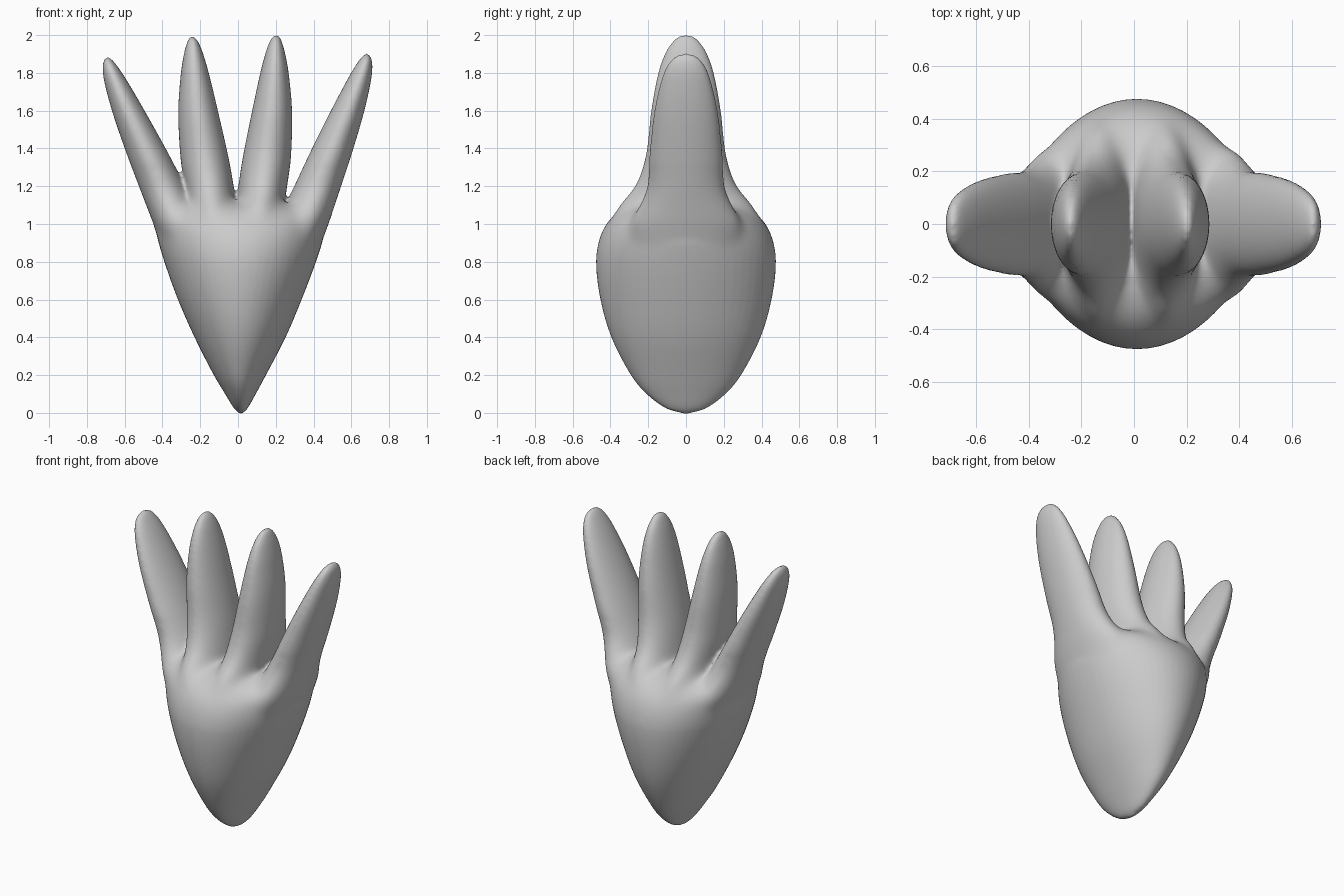
import bpy, bmesh, math

if "Cube" in bpy.data.objects:
    bpy.data.objects.remove(bpy.data.objects["Cube"])

SIDES, STEPS = 56, 6


def spline(rows):
    """Smooth interpolation through rows of (z, left x, right x, half depth)."""
    out = []
    for i in range(len(rows) - 1):
        a, b = rows[max(i - 1, 0)], rows[i]
        c, d = rows[i + 1], rows[min(i + 2, len(rows) - 1)]
        h = c[0] - b[0]
        for s in range(STEPS):
            t = s / STEPS
            row = [b[0] + h * t]
            for k in (1, 2, 3):
                m0 = (c[k] - a[k]) / (c[0] - a[0]) * h
                m1 = (d[k] - b[k]) / (d[0] - b[0]) * h
                row.append((2*t**3 - 3*t*t + 1) * b[k] + (t**3 - 2*t*t + t) * m0
                           + (3*t*t - 2*t**3) * c[k] + (t**3 - t*t) * m1)
            out.append(row)
    return out + [list(rows[-1])]


def loft(bm, rows):
    rings = []
    for z, left, right, depth in rows:
        cx, rx, ry = (left + right) / 2, max((right - left) / 2, .002), max(depth, .002)
        angles = [2 * math.pi * j / SIDES for j in range(SIDES)]
        rings.append([bm.verts.new((cx + rx * math.cos(a), ry * math.sin(a), z)) for a in angles])
    for lo, hi in zip(rings, rings[1:]):
        for j in range(SIDES):
            k = (j + 1) % SIDES
            bm.faces.new((lo[j], lo[k], hi[k], hi[j]))
    bm.faces.new(rings[0][::-1])
    bm.faces.new(rings[-1])


def finger_pair(bm, rows, scale, shift, lean):
    """Right finger plus a left copy, a little shorter and leaning differently."""
    shape = spline(rows)
    loft(bm, shape)
    loft(bm, [(z * scale, shift + lean * z - r, shift + lean * z - l, d)
              for z, l, r, d in shape])


bm = bmesh.new()

# palm: pointed base swelling to rounded shoulders
loft(bm, spline([(-.006, .01, .02, .01), (.02, -.018, .048, .1), (.1, -.068, .094, .21),
                 (.2, -.128, .148, .292), (.4, -.23, .252, .395), (.6, -.318, .337, .453),
                 (.8, -.39, .413, .476), (.94, -.43, .455, .454), (1.04, -.445, .46, .39),
                 (1.1, -.36, .36, .28), (1.125, -.12, .12, .09)]))

# inner fingers, flared at the root
finger_pair(bm, [(.85, -.03, .22, .38), (1.0, -.02, .235, .405), (1.1, -.01, .245, .36),
                 (1.2, .002, .26, .275), (1.35, .025, .28, .215), (1.6, .075, .286, .184),
                 (1.8, .118, .268, .147), (1.91, .147, .248, .108), (1.97, .17, .23, .067),
                 (1.995, .188, .216, .032), (2.003, .202, .203, 0)], .996, .01, -.025)

# outer fingers, splayed sideways
finger_pair(bm, [(.75, .1, .385, .28), (1.0, .2, .479, .3), (1.1, .25, .513, .25),
                 (1.2, .298, .547, .209), (1.4, .392, .611, .19), (1.6, .492, .669, .167),
                 (1.77, .582, .706, .128), (1.85, .63, .711, .092), (1.889, .66, .7, .052),
                 (1.904, .68, .682, 0)], .99, .085, -.049)

bmesh.ops.recalc_face_normals(bm, faces=bm.faces)
mesh = bpy.data.meshes.new("hand")
bm.to_mesh(mesh)
bm.free()
hand = bpy.data.objects.new("hand", mesh)
bpy.context.collection.objects.link(hand)

# fuse the parts into one skin
fuse = hand.modifiers.new("fuse", 'REMESH')
fuse.mode = 'VOXEL'
fuse.voxel_size = 0.011
fuse.use_smooth_shade = True
graph = bpy.context.evaluated_depsgraph_get()
skin = bpy.data.meshes.new_from_object(hand.evaluated_get(graph))
hand.modifiers.clear()
hand.data = skin

# blend strongly around the knuckles, away from the finger notches
knuckles = hand.vertex_groups.new(name="knuckles")
for v in skin.vertices:
    near = max(0, 1 - ((v.co.z - 1.07) / .25) ** 2)
    away = min(1, max(0, (math.hypot(v.co.y, max(0, abs(v.co.x) - .4)) - .08) / .12))
    if near * away > 0:
        knuckles.add([v.index], near * away, 'REPLACE')
blend = hand.modifiers.new("blend", 'SMOOTH')
blend.factor = 0.5
blend.iterations = 120
blend.vertex_group = "knuckles"
soft = hand.modifiers.new("soften", 'SMOOTH')
soft.factor = 0.5
soft.iterations = 6
